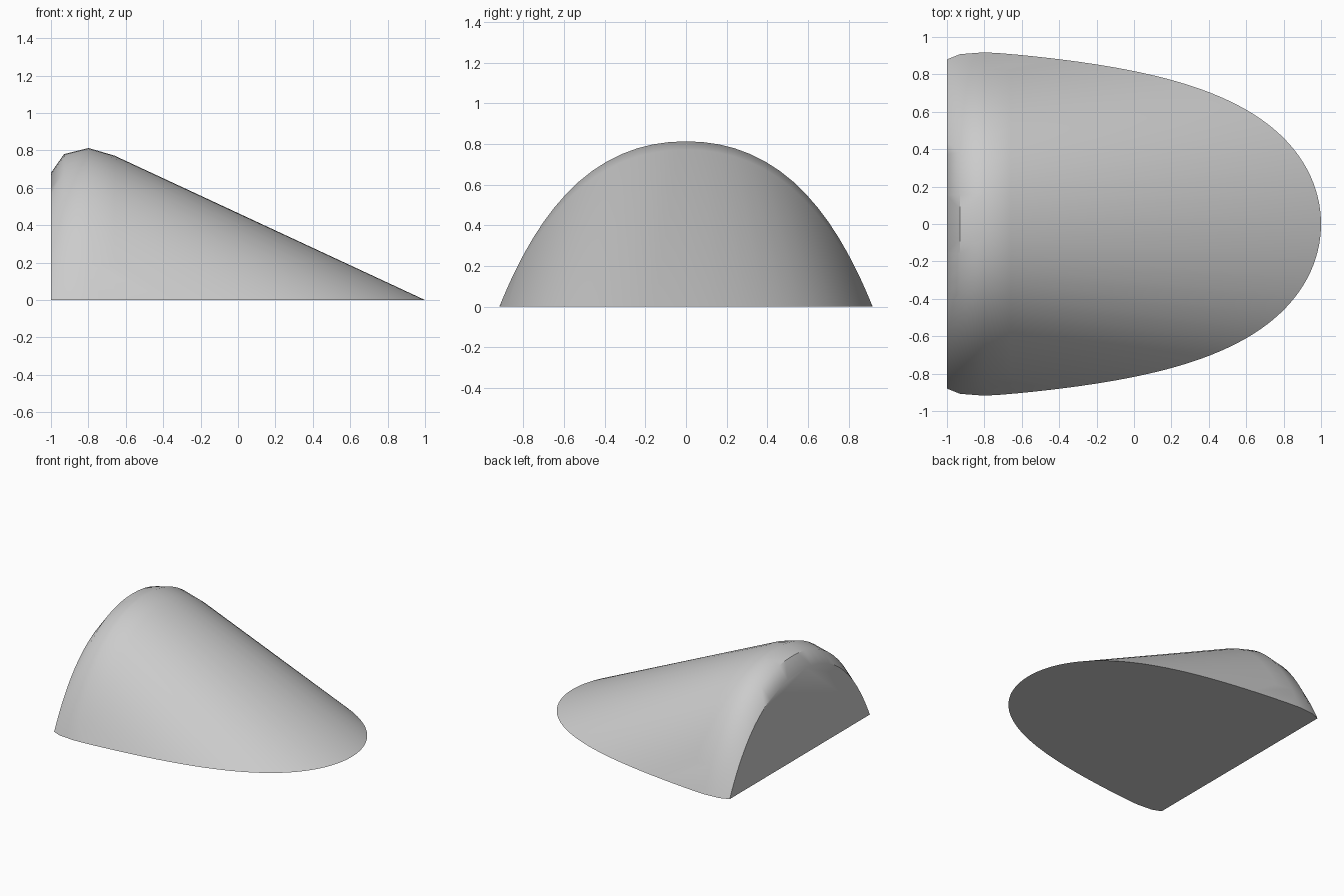
import bpy, bmesh, math

cube = bpy.data.objects.get("Cube")
if cube:
    bpy.data.objects.remove(cube, do_unlink=True)

LENGTH, WIDTH = 1.8, 0.918


def arch(x, half_width, height, steps=36):
    """Upright arch across the body at x."""
    points = []
    for i in range(steps + 1):
        u = math.cos(math.pi * i / steps)
        z = 1 - abs(u) ** (2.2 + 0.6 * abs(u))
        points.append((x, u * half_width, z * height))
    return points


def base_outline(steps=40):
    """Rounded nose outline on the ground."""
    points = []
    for i in range(steps + 1):
        q = (i / steps) ** 2
        y = WIDTH * math.sqrt(1 - (1 - q) ** (2.58 - 1.15 * q))
        points += [(1 - LENGTH * q, side * y, 0) for side in (1, -1)]
    return points


# Stretched shell: blunt rear arches ruled down to the nose outline
points = base_outline()
for x, half_width, height in [(-1, 0.88, 0.68), (-0.93, 0.908, 0.78),
                              (-0.8, WIDTH, 0.813), (-0.66, 0.905, 0.772)]:
    points += arch(x, half_width, height)

bm = bmesh.new()
for p in points:
    bm.verts.new(p)
bmesh.ops.remove_doubles(bm, verts=bm.verts[:], dist=0.0005)
bmesh.ops.convex_hull(bm, input=bm.verts[:])
bmesh.ops.delete(bm, geom=[v for v in bm.verts if not v.link_faces], context='VERTS')
# Merge the flat underside and rear face
bmesh.ops.dissolve_limit(bm, angle_limit=math.radians(0.5),
                         verts=bm.verts[:], edges=bm.edges[:])
bmesh.ops.recalc_face_normals(bm, faces=bm.faces[:])

mesh = bpy.data.meshes.new("wedge_shell")
bm.to_mesh(mesh)
bm.free()
shell = bpy.data.objects.new("wedge_shell", mesh)
bpy.context.collection.objects.link(shell)

# Plain grey
grey = bpy.data.materials.new("light_grey")
grey.use_nodes = True
colour = (0.6, 0.6, 0.6, 1)
grey.diffuse_color = colour
grey.node_tree.nodes["Principled BSDF"].inputs["Base Color"].default_value = colour
mesh.materials.append(grey)

bpy.ops.object.select_all(action='DESELECT')
shell.select_set(True)
bpy.context.view_layer.objects.active = shell
bpy.ops.object.shade_smooth_by_angle(angle=math.radians(40))
